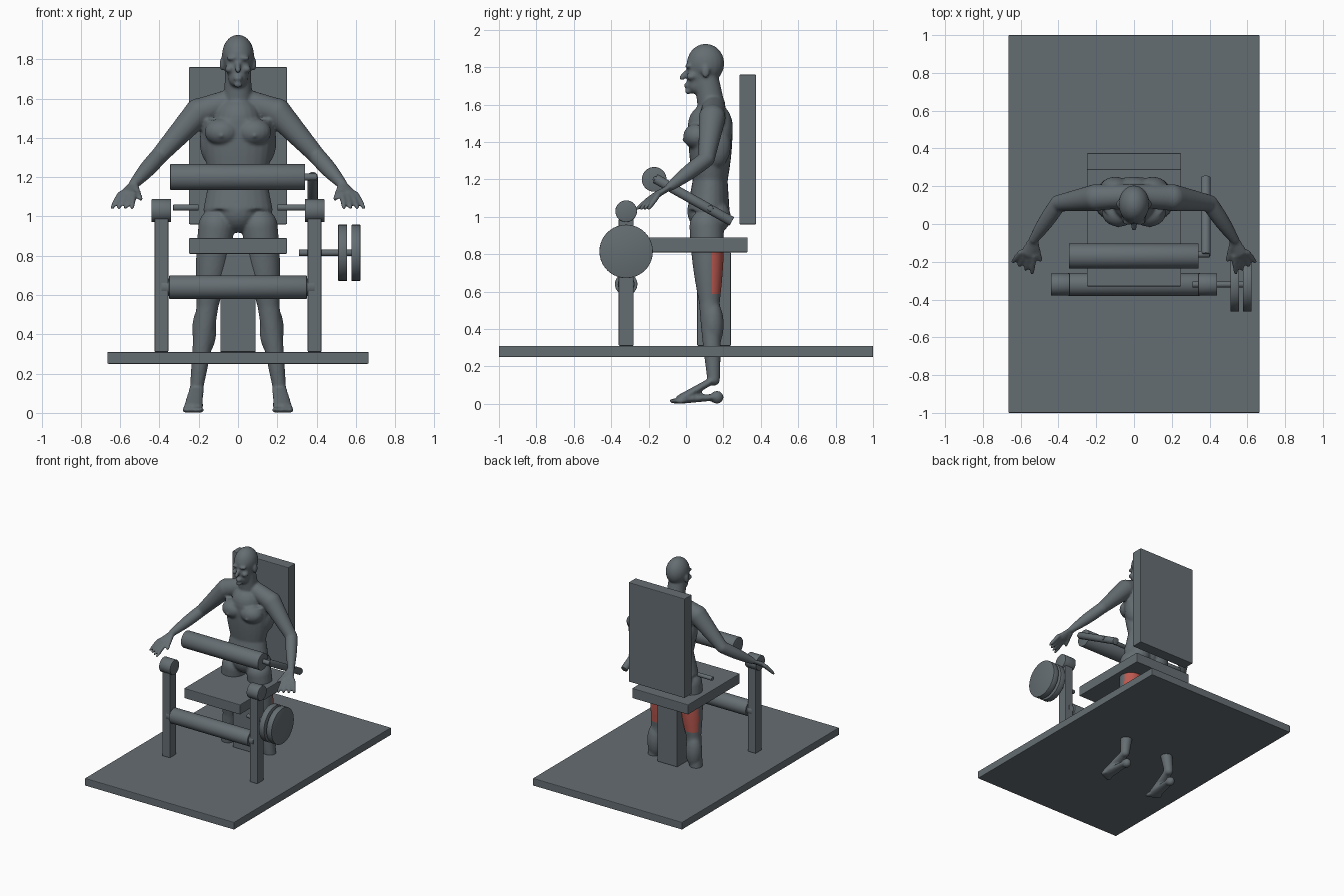
import bpy, bmesh, math
from mathutils import Vector, Matrix

default_cube = bpy.data.objects.get("Cube")
if default_cube:
    bpy.data.objects.remove(default_cube, do_unlink=True)


def material(name, colour):
    made = bpy.data.materials.new(name)
    made.use_nodes = True
    made.diffuse_color = (*colour, 1)
    made.node_tree.nodes["Principled BSDF"].inputs["Base Color"].default_value = (*colour, 1)
    return made


GREY = material("slate grey", (.13, .155, .17))
RED = material("muscle red", (.5, .1, .08))


def add_object(name, bm):
    bmesh.ops.recalc_face_normals(bm, faces=bm.faces)
    mesh = bpy.data.meshes.new(name)
    bm.to_mesh(mesh)
    bm.free()
    mesh.materials.append(GREY)
    obj = bpy.data.objects.new(name, mesh)
    bpy.context.collection.objects.link(obj)
    return obj


def shade_smooth(obj, degrees):
    bpy.ops.object.select_all(action='DESELECT')
    obj.select_set(True)
    bpy.context.view_layer.objects.active = obj
    bpy.ops.object.shade_smooth_by_angle(angle=math.radians(degrees))


def box(name, centre, size, bevel=.005):
    bm = bmesh.new()
    placement = Matrix.Translation(centre) @ Matrix.Diagonal((*size, 1))
    bmesh.ops.create_cube(bm, size=1, matrix=placement)
    bmesh.ops.bevel(bm, geom=bm.edges[:], offset=bevel, segments=2, affect='EDGES', profile=.5)
    return add_object(name, bm)


def rod(name, start, end, radius, bevel=.003):
    start, end = Vector(start), Vector(end)
    axis = end - start
    bm = bmesh.new()
    bmesh.ops.create_cone(bm, cap_ends=True, segments=40, radius1=radius, radius2=radius,
                          depth=axis.length)
    rims = [edge for edge in bm.edges if any(len(face.verts) > 4 for face in edge.link_faces)]
    bmesh.ops.bevel(bm, geom=rims, offset=bevel, segments=2, affect='EDGES', profile=.5)
    turn = axis.to_track_quat('Z', 'Y').to_matrix().to_4x4()
    bm.transform(Matrix.Translation((start + end) / 2) @ turn)
    obj = add_object(name, bm)
    shade_smooth(obj, 35)
    return obj


def cross_rod(name, left, right, y, z, radius):
    return rod(name, (left, y, z), (right, y, z), radius)


# Machine frame
FRAME_Y = -.32
box("platform", (0, 0, .28), (1.33, 2, .06))
box("seat", (0, 0, .85), (.5, .66, .08))
box("backrest", (0, .33, 1.36), (.5, .09, .8))
box("pedestal", (0, .15, .56), (.18, .18, .5))
for name, side in (("left", 1), ("right", -1)):
    box(name + "_post", (side * .39, FRAME_Y, .65), (.07, .08, .68))
    cross_rod(name + "_post_cap", side * .34, side * .44, FRAME_Y, 1.03, .058)
    cross_rod(name + "_pivot", side * .2, side * .37 + .04, .13, 1.045, .016)

# Pads and lever
cross_rod("lap_pad", -.345, .342, -.17, 1.2, .066)
cross_rod("lap_pad_pin", .33, .4, -.16, 1.2, .018)
rod("lever", (.38, -.165, 1.205), (.38, .245, .975), .026)
cross_rod("shin_pad", -.35, .35, FRAME_Y, .64, .06)
cross_rod("shin_pad_core", -.39, .39, FRAME_Y, .64, .045)

# Weights on their bar
cross_rod("weight_bar", .31, .62, FRAME_Y, .815, .016)
for name, x in (("inner", .51), ("outer", .577)):
    cross_rod(name + "_weight", x, x + .046, FRAME_Y, .815, .143)


def blob(bm, centre, radii):
    placement = Matrix.Translation(centre) @ Matrix.Diagonal((*radii, 1))
    bmesh.ops.create_uvsphere(bm, u_segments=20, v_segments=14, radius=1, matrix=placement)


def limb(bm, start, end, start_radius, end_radius, flat=1, bulge=0):
    """Tapered tube with round ends; flat thins its depth, bulge swells its middle."""
    start, end = Vector(start), Vector(end)
    along = (end - start).normalized()
    across = Vector((1, 0, 0))
    across = (across - along * across.dot(along)).normalized()
    depth = along.cross(across)
    sides, steps = 24, 8
    rings = []
    for step in range(steps + 1):
        t = step / steps
        radius = start_radius + (end_radius - start_radius) * t + bulge * math.sin(math.pi * t)
        ring = []
        for k in range(sides):
            angle = math.tau * k / sides
            offset = across * math.cos(angle) + depth * math.sin(angle) * flat
            ring.append(bm.verts.new(start.lerp(end, t) + offset * radius))
        rings.append(ring)
    for lower, upper in zip(rings, rings[1:]):
        for k in range(sides):
            bm.faces.new((lower[k - 1], lower[k], upper[k], upper[k - 1]))
    bm.faces.new(rings[0])
    bm.faces.new(rings[-1])
    for point, radius in ((start, start_radius), (end, end_radius)):
        blob(bm, point, [radius * flat] * 3)


# Figure joints, left half
waist = Vector((0, .13, 1.2))
pelvis = Vector((0, .12, 1.03))
chest = Vector((0, .13, 1.49))
shoulder = Vector((.2, .14, 1.53))
elbow = Vector((.4, .11, 1.31))
wrist = Vector((.53, -.08, 1.165))
knuckles = Vector((.56, -.16, 1.115))
hip = Vector((.11, .11, .95))
knee = Vector((.155, .125, .55))
ankle = Vector((.21, .148, .13))
heel = Vector((.21, .165, .035))
ball = Vector((.228, -.03, .025))

# Trunk
body = bmesh.new()
limb(body, waist, chest, .145, .185, flat=.65, bulge=.01)
limb(body, waist, pelvis, .145, .178, flat=.64)
limb(body, (0, .15, 1.6), shoulder, .06, .07)
blob(body, (.08, .06, 1.43), (.09, .075, .07))
blob(body, (.085, -.01, 1.41), (.01, .012, .01))
blob(body, (.1, .19, 1.47), (.08, .06, .12))
blob(body, (.13, .16, 1.38), (.065, .08, .12))
blob(body, pelvis + Vector((.085, .045, -.03)), (.085, .075, .085))

# Head and neck
limb(body, (0, .14, 1.56), (0, .11, 1.74), .075, .065)
blob(body, (0, .105, 1.82), (.082, .1, .105))
limb(body, (0, .075, 1.82), (0, .057, 1.705), .072, .05)
limb(body, (0, .01, 1.785), (0, -.02, 1.745), .01, .016)
blob(body, (0, .003, 1.703), (.026, .014, .014))
blob(body, (0, .012, 1.67), (.022, .02, .015))
blob(body, (.032, .012, 1.805), (.03, .019, .01))
blob(body, (.045, .03, 1.75), (.022, .03, .02))
blob(body, (.082, .105, 1.775), (.012, .022, .035))

# Arm and hand
limb(body, shoulder, elbow, .072, .044)
limb(body, elbow, wrist, .044, .026, bulge=.006)
limb(body, wrist, knuckles, .027, .044, flat=.45)
for finger in range(4):
    spread = finger / 3
    root = knuckles + Vector((spread * .07 - .03, spread * .02 - .01, 0))
    tip = root + Vector((.01 + spread * .03, spread * .04 - .09, -.07))
    limb(body, root, tip, .015, .011, bulge=.002)
limb(body, wrist, (.495, -.19, 1.09), .02, .012)

# Leg and foot
limb(body, hip, knee, .092, .057, bulge=.008)
limb(body, knee, ankle, .056, .034, bulge=.004)
blob(body, knee.lerp(ankle, .3) + Vector((0, .012, 0)), (.062, .058, .13))
limb(body, ankle, ball, .036, .05, flat=.5)
limb(body, heel, ball, .033, .05, flat=.5)
blob(body, heel, (.033, .036, .035))
for toe in range(5):
    blob(body, ball + Vector((toe * .02 - .04, toe * .008 - .03, -.01)), (.014, .03, .015))

# Mirror and fuse the volumes into one skin
figure = add_object("figure", body)
mirror = figure.modifiers.new("mirror", 'MIRROR')
mirror.use_mirror_merge = False
fuse = figure.modifiers.new("fuse", 'REMESH')
fuse.mode = 'VOXEL'
fuse.voxel_size = .008
soften = figure.modifiers.new("soften", 'SMOOTH')
soften.iterations = 6
graph = bpy.context.evaluated_depsgraph_get()
skin = bpy.data.meshes.new_from_object(figure.evaluated_get(graph))
figure.modifiers.clear()
figure.data = skin
skin.materials.clear()
for paint in (GREY, RED):
    skin.materials.append(paint)

# Highlighted muscles on the back of the thighs
for face in skin.polygons:
    spot = face.center
    if .59 < spot.z < .81 and spot.y > .14 and face.normal.y > 0:
        face.material_index = 1
shade_smooth(figure, 80)
